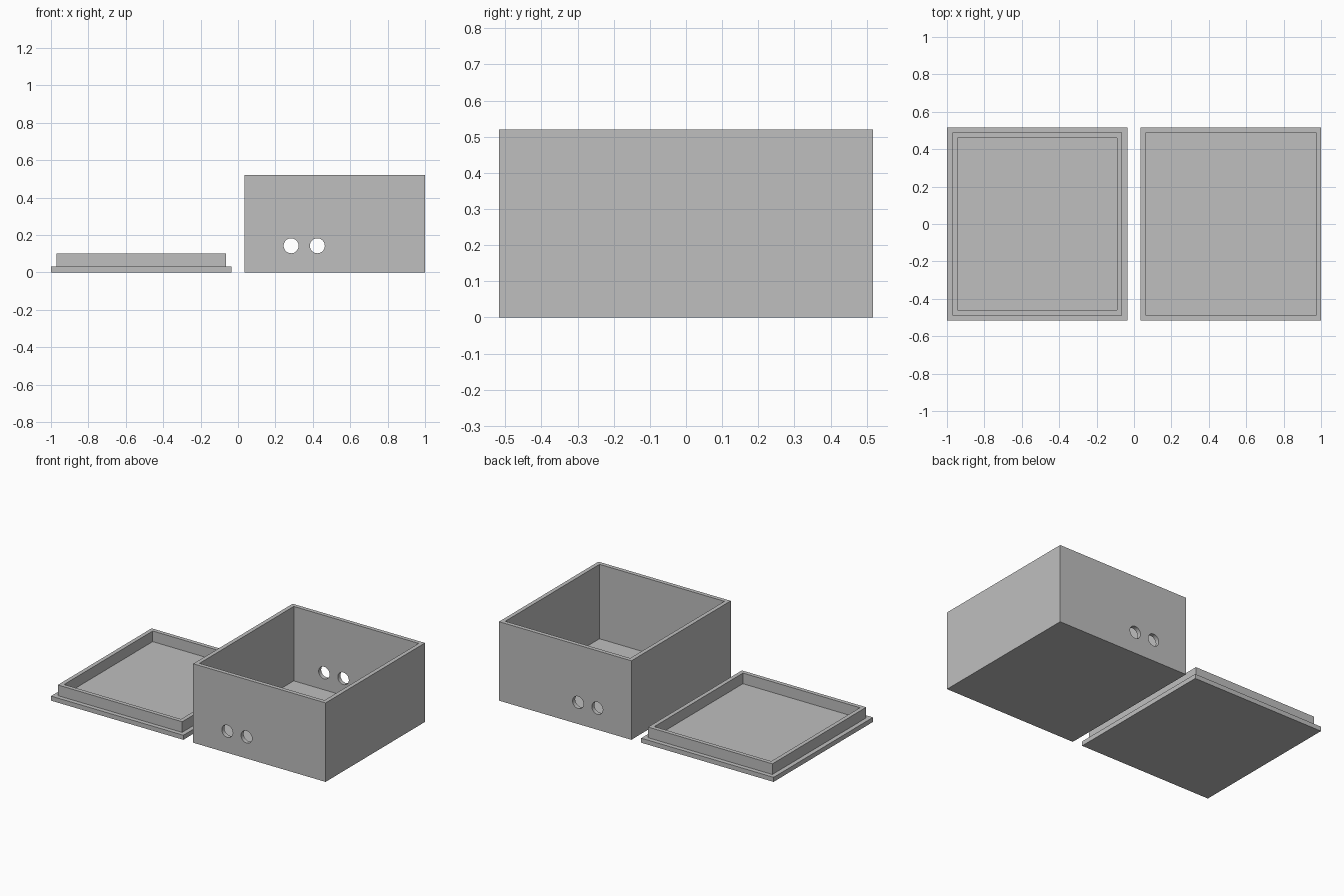
import bpy
import bmesh
from math import pi
from mathutils import Matrix, Vector

cube = bpy.data.objects.get("Cube")
if cube:
    bpy.data.objects.remove(cube, do_unlink=True)

WIDTH, DEPTH, HEIGHT = 0.964, 1.034, 0.52
WALL, BASE, LIP_TOP = 0.027, 0.03, 0.10
CENTRE_X = 1 - WIDTH / 2

grey = bpy.data.materials.new("plain grey")
grey.use_nodes = True
colour = (0.52, 0.52, 0.52, 1)
grey.diffuse_color = colour
grey.node_tree.nodes["Principled BSDF"].inputs["Base Color"].default_value = colour


def finish(name, bm, x):
    mesh = bpy.data.meshes.new(name)
    bmesh.ops.recalc_face_normals(bm, faces=bm.faces)
    bm.to_mesh(mesh)
    bm.free()
    mesh.materials.append(grey)
    obj = bpy.data.objects.new(name, mesh)
    obj.location.x = x
    bpy.context.collection.objects.link(obj)
    return obj


def block(height):
    bm = bmesh.new()
    size = Matrix.Diagonal((WIDTH, DEPTH, height, 1))
    bmesh.ops.create_cube(bm, size=1, matrix=Matrix.Translation((0, 0, height / 2)) @ size)
    return bm


def top_face(bm):
    return max(bm.faces, key=lambda f: f.calc_center_median().z)


def inset(bm, face, width):
    bmesh.ops.inset_region(bm, faces=[face], thickness=width, use_even_offset=True)


def extrude(bm, face, dz):
    """Raise the face by dz and return the moved face."""
    moved = bmesh.ops.extrude_discrete_faces(bm, faces=[face])["faces"][0]
    bmesh.ops.translate(bm, verts=moved.verts, vec=Vector((0, 0, dz)))
    return moved


# Open box: solid block with a pocket sunk into the top
bm = block(HEIGHT)
face = top_face(bm)
inset(bm, face, WALL)
extrude(bm, face, BASE - HEIGHT)
box = finish("box", bm, CENTRE_X)

# Two round holes through the front and back walls
bm = bmesh.new()
for x in (0.284, 0.424):
    place = Matrix.Translation((x - CENTRE_X, 0, 0.142)) @ Matrix.Rotation(pi / 2, 4, "X")
    bmesh.ops.create_cone(bm, cap_ends=True, segments=48, radius1=0.04,
                          radius2=0.04, depth=DEPTH * 1.2, matrix=place)
cutter = finish("hole_cutter", bm, CENTRE_X)
cutter.hide_render = True
cutter.hide_viewport = True
cut = box.modifiers.new("holes", "BOOLEAN")
cut.operation = "DIFFERENCE"
cut.solver = "EXACT"
cut.object = cutter

# Apply the holes and remove the cutter
bpy.context.view_layer.update()
result = bpy.data.meshes.new_from_object(box.evaluated_get(bpy.context.evaluated_depsgraph_get()))
box.modifiers.clear()
box.data = result
bpy.data.objects.remove(cutter, do_unlink=True)

# Lid lying upside down: flat plate with a raised, hollow rim
bm = block(BASE)
face = top_face(bm)
inset(bm, face, WALL + 0.002)
face = extrude(bm, face, LIP_TOP - BASE)
inset(bm, face, WALL)
extrude(bm, face, BASE - LIP_TOP)
finish("lid", bm, -CENTRE_X)
